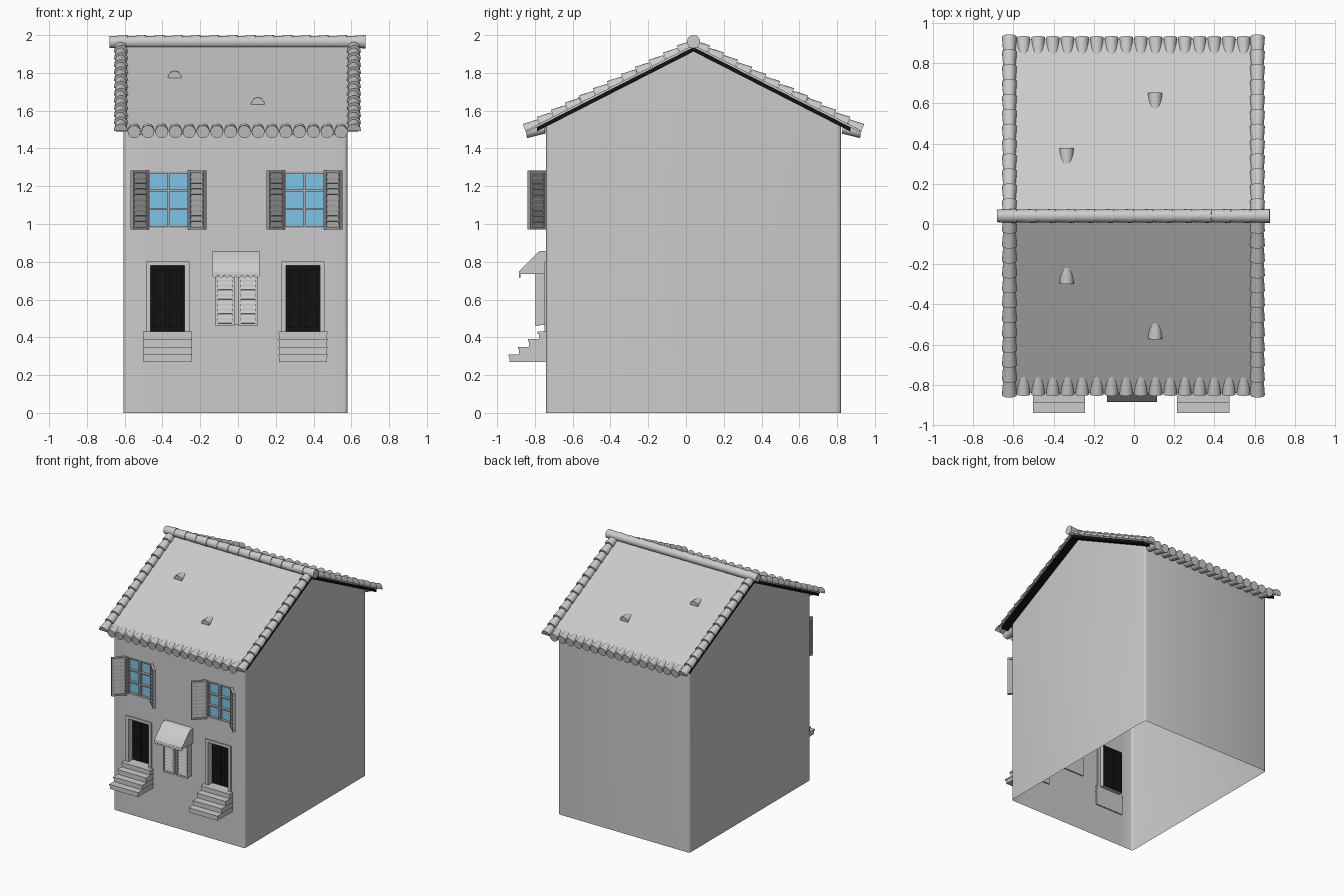
import bpy, bmesh, math
from mathutils import Matrix, Vector

cube = bpy.data.objects.get("Cube")
if cube:
    bpy.data.objects.remove(cube)


def material(name, rgb):
    m = bpy.data.materials.new(name)
    m.use_nodes = True
    m.diffuse_color = (*rgb, 1)
    m.node_tree.nodes["Principled BSDF"].inputs["Base Color"].default_value = (*rgb, 1)
    return m


PLASTER = material("plaster_grey", (0.6, 0.6, 0.6))
TRIM = material("shutter_grey", (0.4, 0.4, 0.4))
FRAME = material("window_frame_grey", (0.42, 0.4, 0.38))
BLACK = material("black", (0.006, 0.006, 0.006))
GLASS = material("glass_blue", (0.22, 0.58, 0.83))

# Shared house dimensions
MID_Y, RIDGE_Z, PITCH = 0.04, 1.945, 0.51
FRONT_Y = -0.74
DOORS = (-0.373, 0.344)
WINDOWS = (-0.368, 0.352)


def finish(name, bm, mats, smooth=False):
    bmesh.ops.recalc_face_normals(bm, faces=bm.faces)
    me = bpy.data.meshes.new(name)
    bm.to_mesh(me)
    bm.free()
    ob = bpy.data.objects.new(name, me)
    bpy.context.collection.objects.link(ob)
    for m in mats:
        me.materials.append(m)
    if smooth:
        bpy.ops.object.select_all(action='DESELECT')
        ob.select_set(True)
        bpy.context.view_layer.objects.active = ob
        bpy.ops.object.shade_smooth_by_angle(angle=math.radians(35))
    return ob


def box(bm, x0, x1, y0, y1, z0, z1, tilt=0.0):
    size = Matrix.Diagonal((x1 - x0, y1 - y0, z1 - z0, 1))
    mid = Matrix.Translation(((x0 + x1) / 2, (y0 + y1) / 2, (z0 + z1) / 2))
    return bmesh.ops.create_cube(bm, size=1, matrix=mid @ Matrix.Rotation(tilt, 4, 'X') @ size)


def prism(bm, points, x0, x1):
    """Extrude a y-z outline along x."""
    face = bm.faces.new([bm.verts.new((x0, y, z)) for y, z in points])
    new = bmesh.ops.extrude_face_region(bm, geom=[face])["geom"]
    bmesh.ops.translate(bm, vec=(x1 - x0, 0, 0), verts=[v for v in new if isinstance(v, bmesh.types.BMVert)])


def roof_band(bm, reach, top, bottom, x0, x1):
    """Chevron layer lying between two heights relative to the roof plane."""
    drop = PITCH * reach
    prism(bm, [(MID_Y, RIDGE_Z + top), (MID_Y + reach, RIDGE_Z + top - drop),
               (MID_Y + reach, RIDGE_Z + bottom - drop), (MID_Y, RIDGE_Z + bottom),
               (MID_Y - reach, RIDGE_Z + bottom - drop), (MID_Y - reach, RIDGE_Z + top - drop)], x0, x1)


def barrel(bm, a, b, ra, rb, up=None):
    """Tapered barrel tile from a to b; with up given, keep only the upper half."""
    a, b = Vector(a), Vector(b)
    rot = (b - a).to_track_quat('Z', 'Y').to_matrix().to_4x4()
    part = bmesh.new()
    bmesh.ops.create_cone(part, cap_ends=True, segments=16, radius1=ra, radius2=rb,
                          depth=(b - a).length, matrix=Matrix.Translation((a + b) / 2) @ rot)
    if up is not None:
        bmesh.ops.bisect_plane(part, geom=part.verts[:] + part.edges[:] + part.faces[:],
                               plane_co=(a + b) / 2, plane_no=up, clear_inner=True)
    me = bpy.data.meshes.new("tile_part")
    part.to_mesh(me)
    part.free()
    bm.from_mesh(me)
    bpy.data.meshes.remove(me)


def on_roof(side, x, run, lift=0.0):
    return Vector((x, MID_Y + side * run, RIDGE_Z - PITCH * run + lift))


# Walls: open-bottomed shell with rounded corners and recessed openings
bm = bmesh.new()
half, eave = 0.78, RIDGE_Z - 0.03 - PITCH * 0.78
prism(bm, [(FRONT_Y, 0), (FRONT_Y + 2 * half, 0), (FRONT_Y + 2 * half, eave),
           (MID_Y, RIDGE_Z - 0.03), (FRONT_Y, eave)], -0.606, 0.58)
bmesh.ops.recalc_face_normals(bm, faces=bm.faces)
corners = [e for e in bm.edges if abs((e.verts[0].co - e.verts[1].co).normalized().z) > 0.99]
bmesh.ops.bevel(bm, geom=corners, offset=0.018, segments=3, profile=0.5, affect='EDGES')
bmesh.ops.delete(bm, geom=[f for f in bm.faces if f.normal.z < -0.9], context='FACES')

openings = [(c - 0.09, c + 0.09, 0.43, 0.78, 0.045, 1) for c in DOORS]
openings += [(c - 0.106, c + 0.106, 0.985, 1.272, 0.02, 2) for c in WINDOWS]


def front_faces():
    return [f for f in bm.faces if f.normal.y < -0.999]


cuts = {(v, 'X') for o in openings for v in o[:2]} | {(v, 'Z') for o in openings for v in o[2:4]}
for value, axis in sorted(cuts):
    n = Vector((1, 0, 0)) if axis == 'X' else Vector((0, 0, 1))
    faces = front_faces()
    geom = faces + list({e for f in faces for e in f.edges}) + list({v for f in faces for v in f.verts})
    bmesh.ops.bisect_plane(bm, geom=geom, plane_co=n * value, plane_no=n)
for x0, x1, z0, z1, depth, index in openings:
    inside = []
    for f in front_faces():
        c = f.calc_center_median()
        if x0 < c.x < x1 and z0 < c.z < z1 and abs(c.y - FRONT_Y) < 1e-4:
            f.material_index = index
            inside.append(f)
    new = bmesh.ops.extrude_face_region(bm, geom=inside)["geom"]
    bmesh.ops.delete(bm, geom=[f for f in inside if f.is_valid], context='FACES_ONLY')
    bmesh.ops.translate(bm, vec=(0, depth, 0), verts=[v for v in new if isinstance(v, bmesh.types.BMVert)])
    for f in bm.faces:
        if f.material_index == index and abs(f.normal.y) < 0.5:
            f.material_index = 0
finish("house_walls", bm, [PLASTER, BLACK, GLASS], True)

# Roof layers
bm = bmesh.new()
roof_band(bm, 0.88, 0, -0.01, -0.62, 0.614)
finish("roof_surface", bm, [PLASTER])
bm = bmesh.new()
roof_band(bm, 0.83, -0.009, -0.032, -0.645, 0.638)
finish("roof_deck", bm, [BLACK])

# Tiles along gable edges, along eaves, and a few raised ones
edge_bm, eave_bm, loose_bm = bmesh.new(), bmesh.new(), bmesh.new()
count, step = 12, 0.89 / 12
for side in (-1, 1):
    up = Vector((0, side * PITCH, 1)).normalized()
    for x in (-0.62, 0.614):
        for i in range(count):
            barrel(edge_bm, on_roof(side, x, i * step, -0.004),
                   on_roof(side, x, (i + 1) * step, 0.004), 0.031, 0.037, up)
    for i in range(16):
        x = -0.55 + i * 0.073
        barrel(eave_bm, on_roof(side, x, 0.79, -0.034), on_roof(side, x, 0.888, -0.004), 0.03, 0.034, None)
    runs = ((-0.335, 0.335), (0.105, 0.61))
    for x, run in runs:
        barrel(loose_bm, on_roof(side, x, run - 0.09, -0.036), on_roof(side, x, run, 0), 0.03, 0.036, up)
finish("gable_edge_tiles", edge_bm, [PLASTER], True)
finish("eave_tiles", eave_bm, [PLASTER], True)
finish("raised_tiles", loose_bm, [PLASTER], True)

# Ridge tiles
bm = bmesh.new()
for i in range(14):
    x = -0.68 + i * 0.0968
    barrel(bm, (x, MID_Y, 1.963), (x + 0.0968, MID_Y, 1.965), 0.031, 0.035)
finish("ridge_tiles", bm, [PLASTER], True)

# Rafter ends under the front eave
bm = bmesh.new()
for i in range(6):
    x = -0.516 + i * 0.203
    prism(bm, [(-0.82, 1.502), (-0.815, 1.472), (-0.73, 1.49), (-0.73, 1.535)], x - 0.019, x + 0.019)
finish("rafter_ends", bm, [TRIM])


def shutter(name, hinge, angle, width, height, mat, slats, mirror=1):
    """Louvred panel running from its hinge along local x."""
    bm = bmesh.new()
    rail, t = 0.013, 0.011
    box(bm, 0, rail, -t, t, 0, height)
    box(bm, width - rail, width, -t, t, 0, height)
    box(bm, rail, width - rail, -t, t, 0, rail)
    box(bm, rail, width - rail, -t, t, height - rail, height)
    box(bm, rail, width - rail, -0.002, 0.002, rail, height - rail)
    pitch = (height - 2 * rail) / slats
    for i in range(slats):
        z = rail + (i + 0.5) * pitch
        box(bm, rail, width - rail, -0.004, 0.004, z - pitch * 0.48, z + pitch * 0.48, -0.25)
    bm.transform(Matrix.Translation(hinge) @ Matrix.Diagonal((mirror, 1, 1, 1)) @ Matrix.Rotation(angle, 4, 'Z'))
    finish(name, bm, [mat])


# Upper windows with half-open shutters
for side, c in zip(("right", "left"), WINDOWS):
    bm = bmesh.new()
    y0, y1 = FRONT_Y - 0.006, FRONT_Y + 0.021
    for x in (-0.106, 0, 0.106):
        box(bm, c + x - 0.006, c + x + 0.006, y0, y1, 0.98, 1.277)
    for i in range(4):
        z = 0.985 + i * 0.0957
        box(bm, c - 0.106, c + 0.106, y0 + 0.002, y1, z - 0.005, z + 0.005)
    finish(side + "_window_frame", bm, [FRAME])
    for m, tag in ((-1, "outer_a"), (1, "outer_b")):
        shutter(f"{side}_window_shutter_{tag}", (c + m * 0.112, FRONT_Y - 0.008, 0.972),
                -math.pi / 4, 0.116, 0.312, TRIM, 10, m)

# Doors: surround, panels and steps
for side, c in zip(("right", "left"), DOORS):
    bm = bmesh.new()
    y0, y1 = FRONT_Y - 0.01, FRONT_Y + 0.01
    for m in (-1, 1):
        a, b = sorted((c + m * 0.09, c + m * 0.115))
        box(bm, a, b, y0, y1, 0.43, 0.802)
    box(bm, c - 0.09, c + 0.09, y0, y1, 0.78, 0.802)
    finish(side + "_door_surround", bm, [PLASTER])
    bm = bmesh.new()
    for m in (-1, 1):
        for z0, z1 in ((0.45, 0.57), (0.59, 0.76)):
            box(bm, c + m * 0.043 - 0.032, c + m * 0.043 + 0.032, FRONT_Y + 0.037, FRONT_Y + 0.046, z0, z1)
    finish(side + "_door_panels", bm, [BLACK])
    bm = bmesh.new()
    for i in range(4):
        z, y = 0.27 + i * 0.04, -0.935 + i * 0.052
        box(bm, c - 0.126, c + 0.126, y, FRONT_Y + 0.01, z, z + 0.03)
        box(bm, c - 0.13, c + 0.13, y - 0.006, FRONT_Y + 0.01, z + 0.028, z + 0.04)
    finish(side + "_door_steps", bm, [PLASTER])

# Small middle window: closed shutters under an awning
bm = bmesh.new()
box(bm, -0.118, 0.1, FRONT_Y - 0.035, FRONT_Y + 0.01, 0.465, 0.74)
finish("middle_window_box", bm, [PLASTER])
for x, tag in ((-0.12, "right"), (0.002, "left")):
    shutter("middle_shutter_" + tag, (x, FRONT_Y - 0.047, 0.46), 0, 0.101, 0.28, PLASTER, 10)
bm = bmesh.new()
prism(bm, [(FRONT_Y + 0.005, 0.857), (-0.772, 0.857), (-0.785, 0.85), (-0.878, 0.757), (-0.885, 0.742),
           (-0.885, 0.73), (-0.875, 0.735), (FRONT_Y + 0.005, 0.735)], -0.135, 0.114)
for i in range(8):
    x = -0.1194 + i * 0.0311
    barrel(bm, (x, -0.885, 0.732), (x, -0.875, 0.732), 0.0155, 0.0155)
finish("awning", bm, [PLASTER], True)
